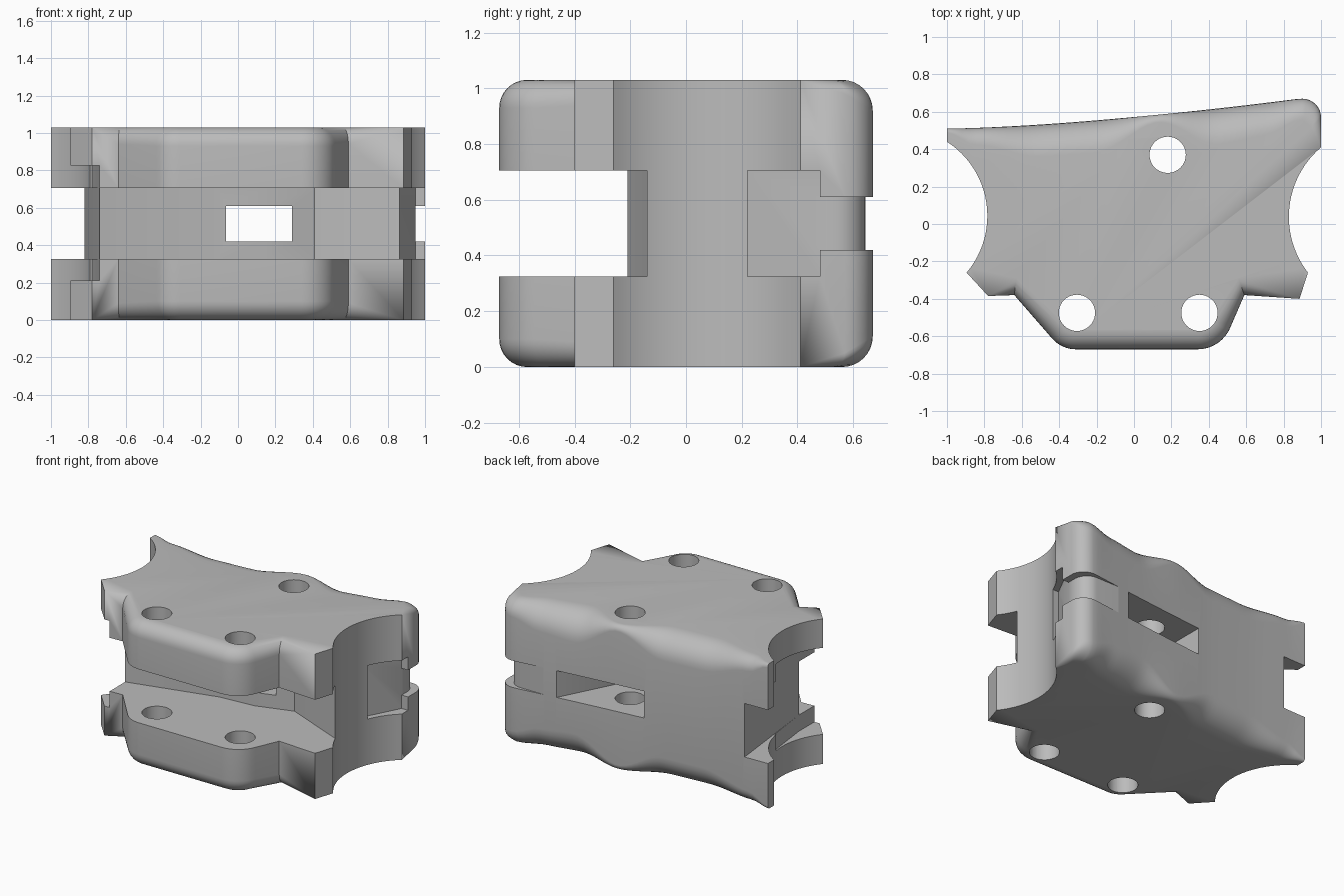
import bpy, bmesh, math
from mathutils import Vector

cube = bpy.data.objects.get("Cube")
if cube:
    bpy.data.objects.remove(cube, do_unlink=True)

HEIGHT = 1.03
STEPS = 8

grey = bpy.data.materials.new("plain_grey")
grey.use_nodes = True
grey.diffuse_color = (0.5, 0.5, 0.5, 1)
grey.node_tree.nodes["Principled BSDF"].inputs["Base Color"].default_value = (0.5, 0.5, 0.5, 1)


def make_object(name, bm):
    bmesh.ops.recalc_face_normals(bm, faces=bm.faces)
    mesh = bpy.data.meshes.new(name)
    bm.to_mesh(mesh)
    bm.free()
    mesh.materials.append(grey)
    obj = bpy.data.objects.new(name, mesh)
    bpy.context.collection.objects.link(obj)
    return obj


def prism(name, outline, z0, z1):
    bm = bmesh.new()
    face = bm.faces.new([bm.verts.new((x, y, z0)) for x, y in outline])
    top = bmesh.ops.extrude_face_region(bm, geom=[face])["geom"]
    bmesh.ops.translate(bm, vec=(0, 0, z1 - z0),
                        verts=[v for v in top if isinstance(v, bmesh.types.BMVert)])
    return make_object(name, bm)


def circle(cx, cy, r, start=0.0, end=math.tau, n=40):
    return [(cx + r * math.cos(start + (end - start) * i / n),
             cy + r * math.sin(start + (end - start) * i / n)) for i in range(n)]


def scoop(a, b, depth, n=24):
    """Arc from a to b that bulges to the left of the travel direction."""
    a, b = Vector(a), Vector(b)
    t = (b - a).normalized()
    side = Vector((-t.y, t.x))
    half = (b - a).length / 2
    r = (half * half + depth * depth) / (2 * depth)
    centre = (a + b) / 2 - side * (r - depth)
    phi = math.asin(half / r)
    return [centre + r * (side * math.cos(q) + t * math.sin(q))
            for q in [phi * (2 * i / n - 1) for i in range(n + 1)]]


def blend(table, x):
    """Smooth interpolation through (x, value) pairs."""
    for (x0, v0), (x1, v1) in zip(table, table[1:]):
        if x <= x1:
            t = (x - x0) / (x1 - x0)
            return v0 + (v1 - v0) * t * t * (3 - 2 * t)
    return table[-1][1]


# Outline entries: x, y, inset x, inset y, drop of the rounded rim
outline = [(-0.78, -0.385, 0, 0, 0), (-0.64, -0.38, 0.01, 0.09, 0.09)]


def front_corner(centre, r, start, end, n=8):
    for i in range(n + 1):
        a = math.radians(start + (end - start) * i / n)
        c, s = math.cos(a), math.sin(a)
        outline.append((centre[0] + r * c, centre[1] + r * s, -0.1 * c, -0.1 * s, 0.1))


# Rounded nose at the front
front_corner((-0.31, -0.5), 0.17, 222, 270)
front_corner((0.34, -0.48), 0.19, 270, 340)
outline += [(0.59, -0.38, -0.03, 0.09, 0.09), (0.885, -0.4, 0, 0, 0)]

# Scooped left flank and small rounded back corner
outline += [(p.x, p.y, 0, 0, 0) for p in scoop((0.93, -0.26), (1, 0.41), 0.135)]
for i in range(9):
    a = math.radians(90 * i / 8)
    c, s = math.cos(a), math.sin(a)
    outline.append((0.9 + 0.1 * c, 0.57 + 0.1 * s, -0.05 * c, -0.05 * c - 0.11 * s, 0.05 + 0.06 * s))

# Back wall with a rim that swells and narrows
rim = [(-1, 0.02), (-0.85, 0.09), (-0.5, 0.17), (-0.2, 0.17), (0.13, 0.04),
       (0.45, 0.19), (0.7, 0.17), (0.9, 0.11)]
for i in range(1, 49):
    x = 0.9 - 1.9 * i / 48
    d = blend(rim, x)
    outline.append((x, 0.51 + 0.162 * ((x + 1) / 1.9) ** 1.5 if i < 48 else 0.51, 0, -d, d))

# Scooped right flank
outline += [(p.x, p.y, 0, 0, 0) for p in scoop((-1, 0.44), (-0.895, -0.26), 0.16)]

# Body: rings lofted from the bottom rim to the top rim
bm = bmesh.new()
rings = []
for is_top in (False, True):
    for k in range(STEPS + 1):
        a = math.pi / 2 * (k if is_top else STEPS - k) / STEPS
        ring = []
        for x, y, ix, iy, drop in outline:
            z = drop * (1 - math.sin(a))
            f = 1 - math.cos(a)
            ring.append(bm.verts.new((x + ix * f, y + iy * f, HEIGHT - z if is_top else z)))
        rings.append(ring)
count = len(outline)
for low, high in zip(rings, rings[1:]):
    for i in range(count):
        j = (i + 1) % count
        bm.faces.new((low[i], low[j], high[j], high[i]))
bm.faces.new(rings[0][::-1])
bm.faces.new(rings[-1])
bmesh.ops.remove_doubles(bm, verts=bm.verts, dist=0.0002)
body = make_object("clamp_body", bm)

# Cutters
cutters = [
    prism("front_slot_cutter", [(-1.3, 0.9), (-1.3, -1), (1.3, -1), (1.3, -0.14), (0.86, -0.14),
                                (0.41, 0.05), (0.15, -0.03), (-0.11, -0.05), (-0.74, -0.21),
                                (-0.82, 0.51), (-0.82, 0.9)], 0.325, 0.705),
    prism("right_groove_cutter", [(-1.3, -1), (-0.74, -1), (-0.74, -0.21),
                                  (-0.78, 0.12), (-1.3, 0.12)], 0.21, 0.825),
    prism("left_pocket_cutter", [(0.815, 0.22), (1.3, 0.22), (1.3, 0.48), (0.95, 0.48)],
          0.325, 0.705),
    prism("window_cutter", [(-0.065, -0.3), (0.29, -0.3), (0.29, 0.08), (0.6, 0.68),
                            (0.6, 0.9), (-0.065, 0.9)], 0.42, 0.61),
    prism("corner_groove_cutter", [(1.3, 0.46), (1.3, 0.9), (0.67, 0.9), (0.67, 0.643)]
          + circle(0.85, 0.543, 0.1, math.pi / 2, 0, 12) + [(0.95, 0.543), (0.95, 0.46)],
          0.42, 0.61),
]
for x, y in ((0.18, 0.37), (-0.305, -0.475), (0.35, -0.475)):
    cutters.append(prism("bolt_hole_cutter", circle(x, y, 0.097), -0.2, HEIGHT + 0.2))

bpy.ops.object.select_all(action='DESELECT')
body.select_set(True)
bpy.context.view_layer.objects.active = body
for cutter in cutters:
    cutter.hide_render = True
    mod = body.modifiers.new(cutter.name, 'BOOLEAN')
    mod.operation = 'DIFFERENCE'
    mod.solver = 'EXACT'
    mod.object = cutter
    bpy.ops.object.modifier_apply(modifier=mod.name)
    bpy.data.objects.remove(cutter, do_unlink=True)

bpy.ops.object.shade_smooth_by_angle(angle=math.radians(30))
